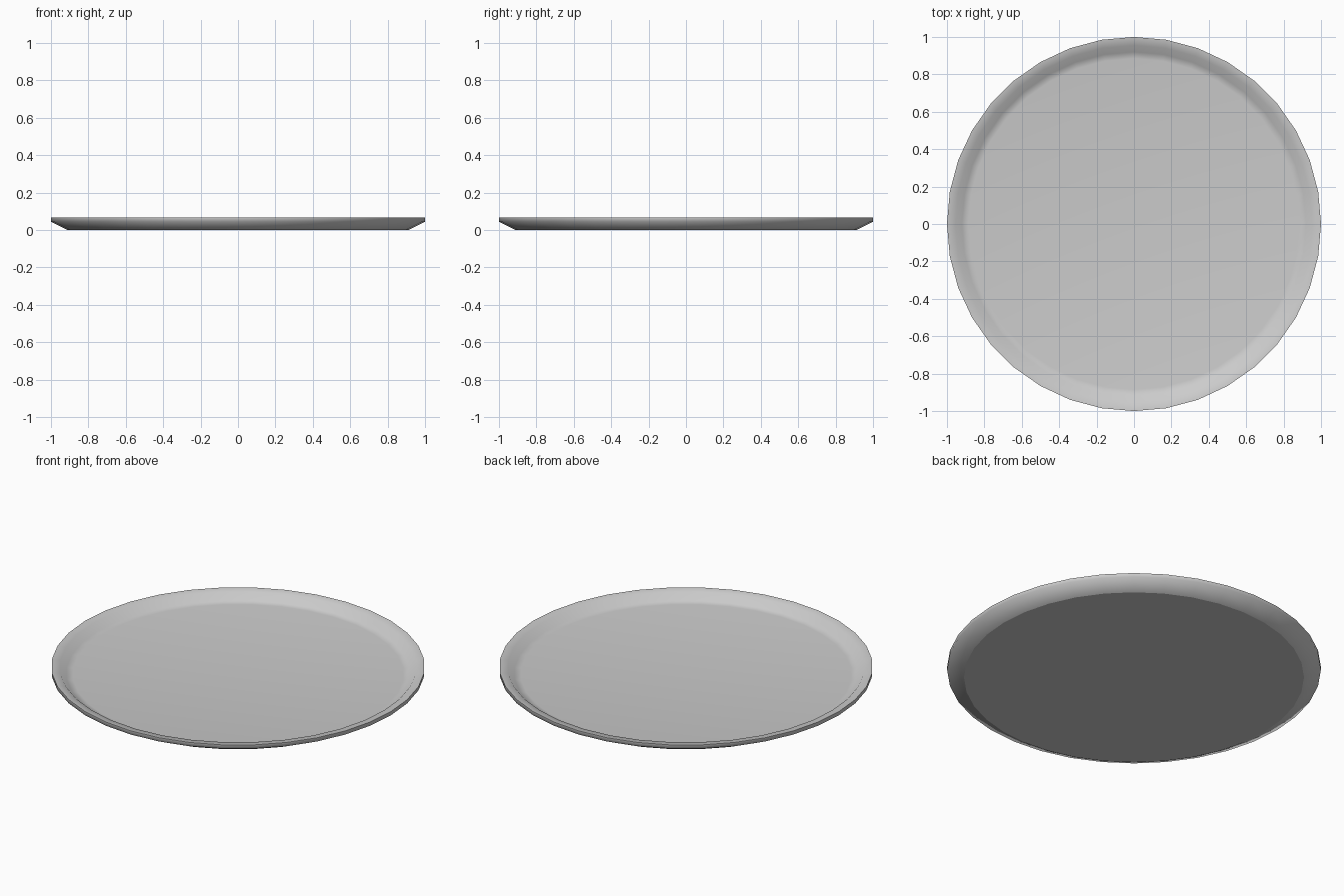
import bpy, bmesh
from math import sin, cos, pi

if "Cube" in bpy.data.objects:
    bpy.data.objects.remove(bpy.data.objects["Cube"])

SIDES = 36
# Cross-section (radius, height): underside, flared wall, lip, inner slope, floor
PROFILE = [(0.91, 0.0), (1.0, 0.045), (1.0, 0.067), (0.955, 0.062),
           (0.92, 0.025), (0.885, 0.02)]

bm = bmesh.new()
rings = [[bm.verts.new((r * sin(2 * pi * i / SIDES), r * cos(2 * pi * i / SIDES), z))
          for i in range(SIDES)] for r, z in PROFILE]

# Walls between neighbouring rings
for a, b in zip(rings, rings[1:]):
    for i in range(SIDES):
        j = (i + 1) % SIDES
        bm.faces.new((a[i], a[j], b[j], b[i]))

# Flat underside and floor
bm.faces.new(rings[0])
bm.faces.new(rings[-1])
bmesh.ops.recalc_face_normals(bm, faces=bm.faces)

mesh = bpy.data.meshes.new("plate")
bm.to_mesh(mesh)
bm.free()
plate = bpy.data.objects.new("plate", mesh)
bpy.context.collection.objects.link(plate)

# Smooth round the rim, crisp at the base edge
for p in mesh.polygons:
    p.use_smooth = True
plate.select_set(True)
bpy.context.view_layer.objects.active = plate
for e in mesh.edges:
    if all(mesh.vertices[v].co.z < 0.001 for v in e.vertices):
        e.use_edge_sharp = True
    if all(mesh.vertices[v].co.z > 0.066 for v in e.vertices):
        e.use_edge_sharp = True
